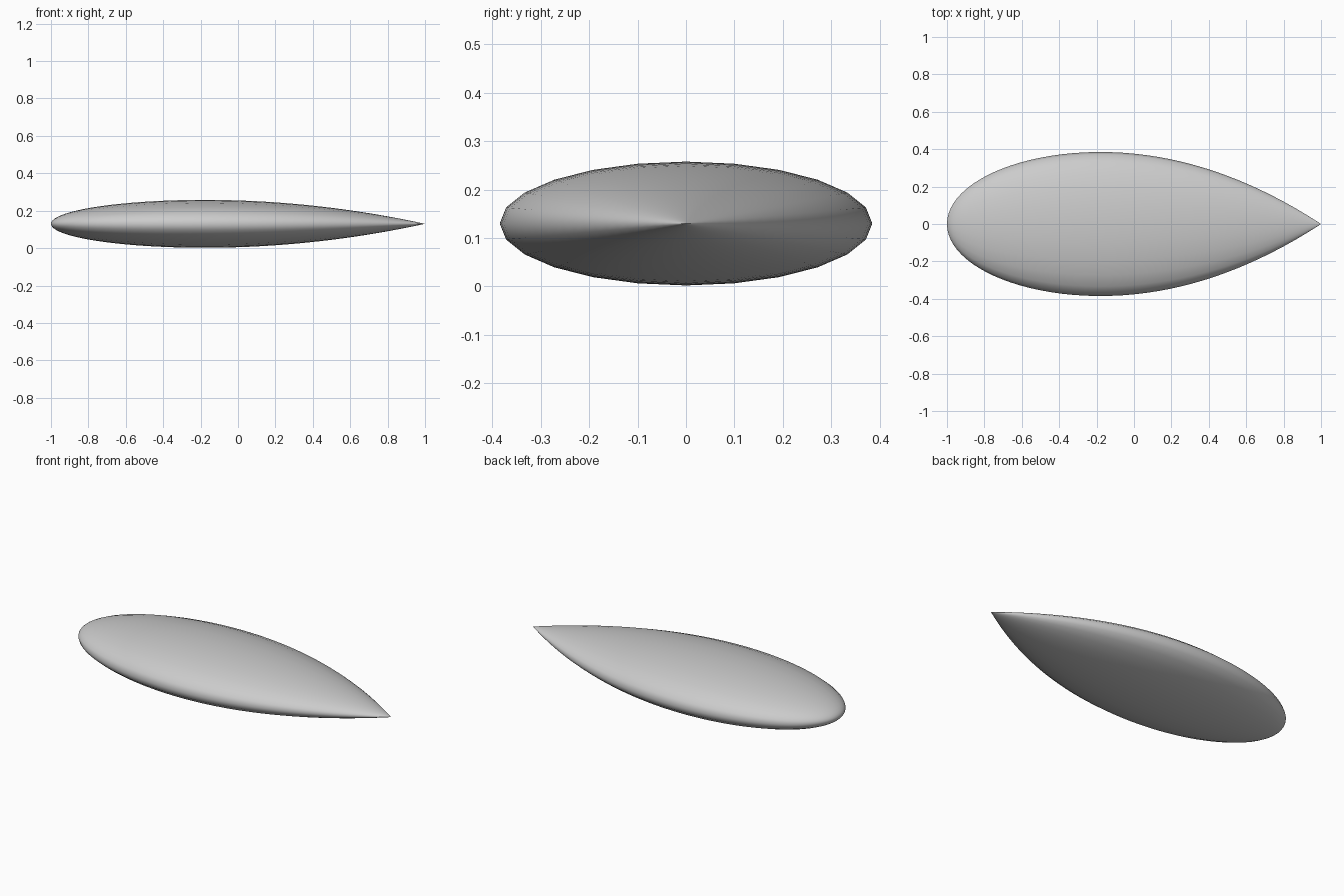
import bpy, bmesh, math

if "Cube" in bpy.data.objects:
    bpy.data.objects.remove(bpy.data.objects["Cube"])

SIDES, RINGS = 24, 48
PEAK, HALF_W, HALF_H = -0.18, 0.385, 0.128


# Relative girth: elliptical nose, parabolic tail ending in a point
def girth(x):
    if x < PEAK:
        return math.sqrt(max(0, 1 - ((x - PEAK) / (1 + PEAK)) ** 2))
    return 1 - ((x - PEAK) / (1 - PEAK)) ** 2


# Teardrop body: elliptical rings along x, closed by a vertex at each end
bm = bmesh.new()
nose = bm.verts.new((-1, 0, 0.13))
tail = bm.verts.new((1, 0, 0.13))
rings = []
for i in range(1, RINGS):
    x = -math.cos(math.pi * i / RINGS)
    g = girth(x)
    rings.append([bm.verts.new((x, HALF_W * g * math.sin(2 * math.pi * k / SIDES),
                                0.13 + HALF_H * g * math.cos(2 * math.pi * k / SIDES)))
                  for k in range(SIDES)])
for k in range(SIDES):
    n = (k + 1) % SIDES
    bm.faces.new((nose, rings[0][k], rings[0][n]))
    bm.faces.new((tail, rings[-1][n], rings[-1][k]))
    for a, b in zip(rings, rings[1:]):
        bm.faces.new((a[k], b[k], b[n], a[n]))
bmesh.ops.recalc_face_normals(bm, faces=bm.faces)
for f in bm.faces:
    f.smooth = True
mesh = bpy.data.meshes.new("teardrop_body")
bm.to_mesh(mesh)
bm.free()
body = bpy.data.objects.new("teardrop_body", mesh)
bpy.context.collection.objects.link(body)
